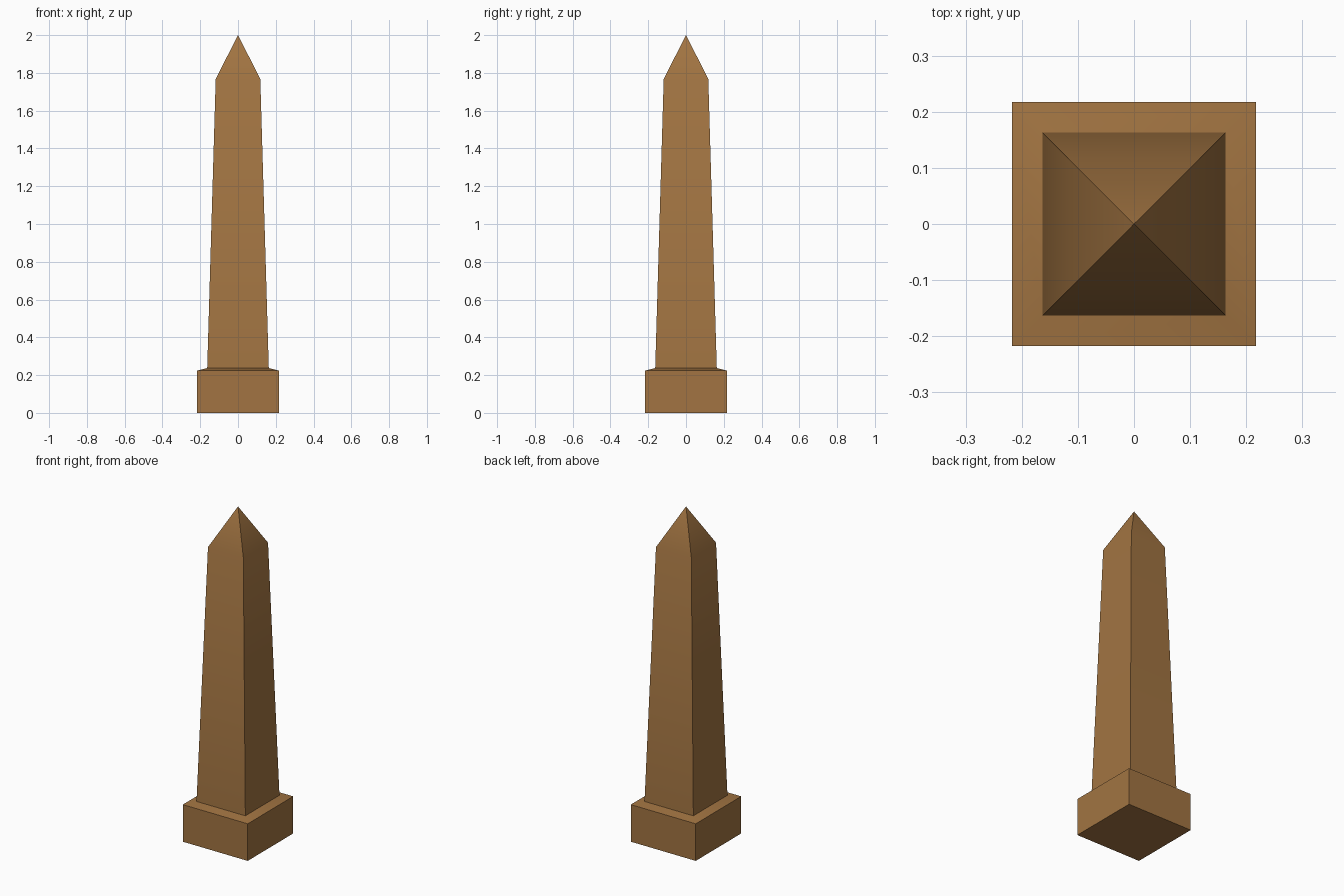
import bpy, bmesh, math

if "Cube" in bpy.data.objects:
    bpy.data.objects.remove(bpy.data.objects["Cube"])

# Single warm stone colour
stone = bpy.data.materials.new("brown_stone")
stone.diffuse_color = (0.36, 0.175, 0.054, 1.0)
stone.use_nodes = True
stone.node_tree.nodes["Principled BSDF"].inputs["Base Color"].default_value = stone.diffuse_color

# Square cross-sections from the ground up: (half width, height)
profile = [(0.217, 0.0), (0.217, 0.224), (0.163, 0.237), (0.118, 1.768)]
APEX = 2.0

bm = bmesh.new()
rings = [[bm.verts.new((sx * h, sy * h, z))
          for sx, sy in ((-1, -1), (1, -1), (1, 1), (-1, 1))]
         for h, z in profile]

# Underside
bm.faces.new(rings[0][::-1])

# Plinth, sloped ledge and tapering shaft
for low, high in zip(rings, rings[1:]):
    for i in range(4):
        j = (i + 1) % 4
        bm.faces.new((low[i], low[j], high[j], high[i]))

# Pointed cap
tip = bm.verts.new((0, 0, APEX))
for i in range(4):
    bm.faces.new((rings[-1][i], rings[-1][(i + 1) % 4], tip))

mesh = bpy.data.meshes.new("obelisk")
bm.to_mesh(mesh)
bm.free()
mesh.materials.append(stone)
obelisk = bpy.data.objects.new("obelisk", mesh)
bpy.context.collection.objects.link(obelisk)

# Soft blend between shaft and cap, crisp corners elsewhere
bpy.context.view_layer.objects.active = obelisk
obelisk.select_set(True)
bpy.ops.object.shade_smooth_by_angle(angle=math.radians(30))
